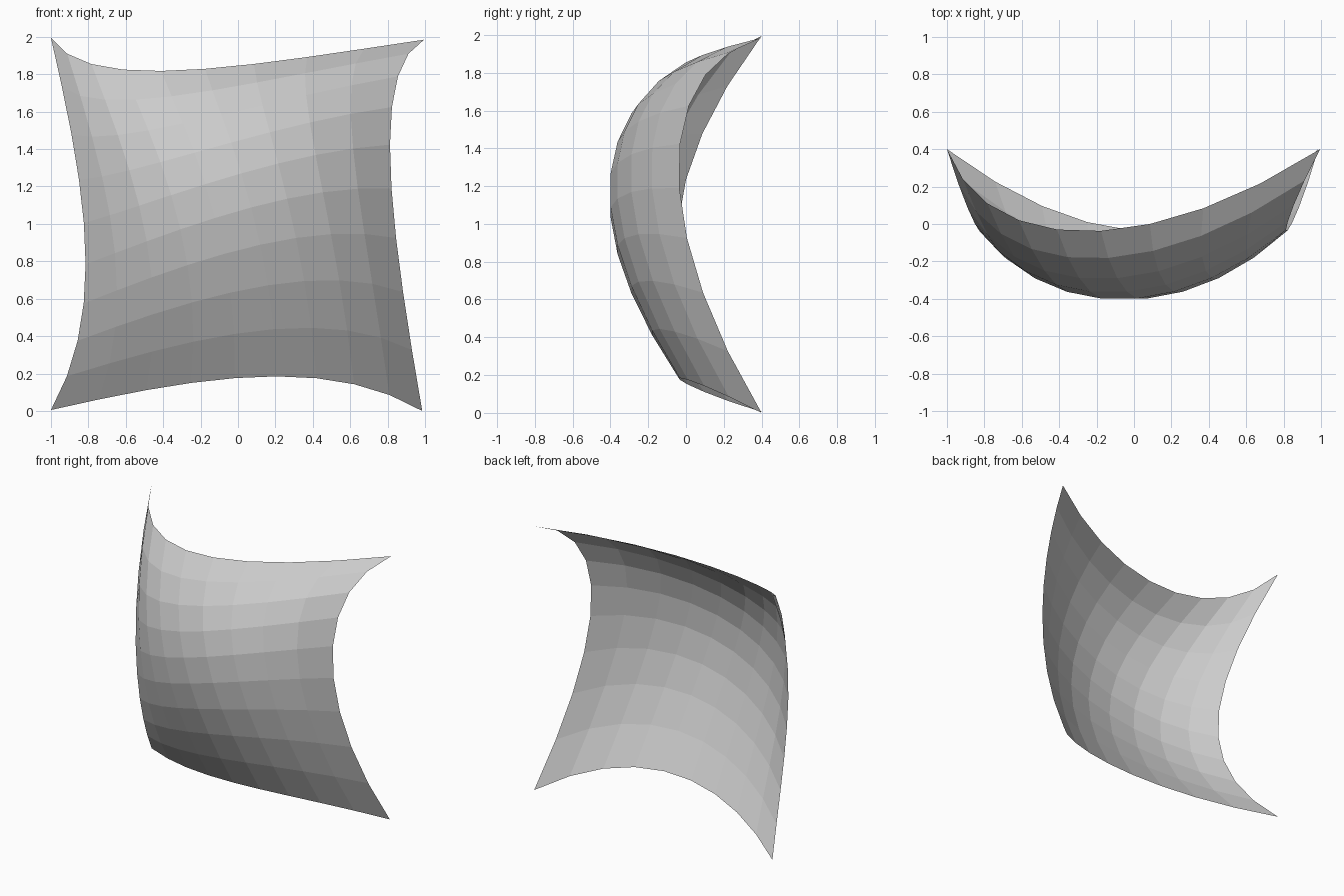
import bpy

if "Cube" in bpy.data.objects:
    bpy.data.objects.remove(bpy.data.objects["Cube"])

SEG = 9  # flat facets per side

# Surface points at 0, 1/3, 2/3 and 1 along each side (rows bottom to top)
KEY = [
    [(-1, .4, .01), (-.25, .01, .155), (.42, .01, .18), (.985, .4, .005)],
    [(-.825, .01, .58), (-.27, -.325, .785), (.31, -.325, .93), (.845, .005, .93)],
    [(-.85, 0, 1.24), (-.415, -.325, 1.335), (.17, -.325, 1.495), (.823, .015, 1.63)],
    [(-1, .4, 2), (-.615, .02, 1.83), (.085, 0, 1.86), (.995, .4, 1.99)],
]


def weights(t):
    """Cubic weights passing through four evenly spaced points."""
    out = []
    for i in range(4):
        w = 1.0
        for j in range(4):
            if j != i:
                w *= (3 * t - j) / (i - j)
        out.append(w)
    return out


def surface(u, v):
    wu, wv = weights(u), weights(v)
    return tuple(sum(wv[r] * wu[c] * KEY[r][c][k] for r in range(4) for c in range(4))
                 for k in range(3))


# Billowed sheet: bicubic patch with pulled corners
n = SEG + 1
verts = [surface(c / SEG, r / SEG) for r in range(n) for c in range(n)]
low = min(v[2] for v in verts)
verts = [(x, y, z - low) for x, y, z in verts]
faces = [(r * n + c, r * n + c + 1, (r + 1) * n + c + 1, (r + 1) * n + c)
         for r in range(SEG) for c in range(SEG)]
mesh = bpy.data.meshes.new("sail")
mesh.from_pydata(verts, [], faces)
mesh.update()
bpy.context.collection.objects.link(bpy.data.objects.new("sail", mesh))
